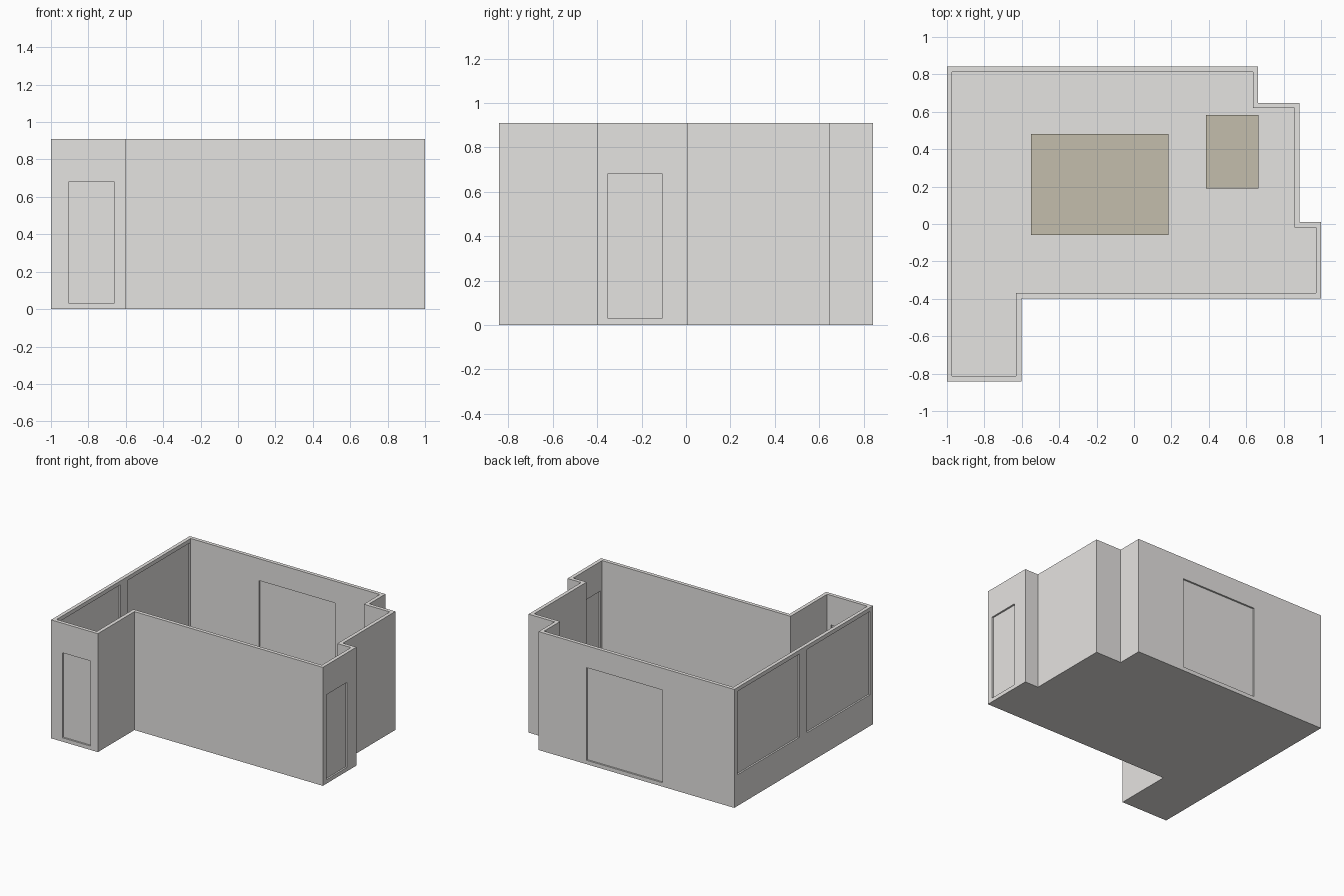
import bpy, bmesh
from mathutils import Vector

if "Cube" in bpy.data.objects:
    bpy.data.objects.remove(bpy.data.objects["Cube"])

T, H, FLOOR = 0.028, 0.91, 0.028      # wall thickness, wall height, floor thickness
OUTLINE = [(-1, -0.842), (-0.602, -0.842), (-0.602, -0.398), (1, -0.398), (1, 0.01),
           (0.885, 0.01), (0.885, 0.647), (0.664, 0.647), (0.664, 0.842), (-1, 0.842)]


def material(name, srgb):
    m = bpy.data.materials.new(name)
    m.diffuse_color = [((c / 255 + 0.055) / 1.055) ** 2.4 for c in srgb] + [1]
    m.use_nodes = True
    m.node_tree.nodes["Principled BSDF"].inputs["Base Color"].default_value = m.diffuse_color
    return m


GREY = material("pale_grey", (229, 227, 225))
BEIGE = material("pale_beige", (196, 190, 172))


def finish(bm, name, mat):
    bmesh.ops.recalc_face_normals(bm, faces=bm.faces)
    me = bpy.data.meshes.new(name)
    bm.to_mesh(me)
    bm.free()
    ob = bpy.data.objects.new(name, me)
    bpy.context.collection.objects.link(ob)
    me.materials.append(mat)
    return ob


def add_box(bm, lo, hi):
    lo, hi = Vector(lo), Vector(hi)
    for v in bmesh.ops.create_cube(bm, size=1)["verts"]:
        v.co = (lo + hi) / 2 + v.co * (hi - lo)


def box(name, lo, hi, mat):
    bm = bmesh.new()
    add_box(bm, lo, hi)
    return finish(bm, name, mat)


def inset(pts, d):
    """Offset a counter-clockwise right-angled outline inwards."""
    out = []
    for i, p in enumerate(pts):
        p = Vector(p)
        a = (p - Vector(pts[i - 1])).normalized()
        b = (Vector(pts[(i + 1) % len(pts)]) - p).normalized()
        out.append(p + d * (Vector((-a.y, a.x)) + Vector((-b.y, b.x))))
    return out


INNER = inset(OUTLINE, T)

# Walls: a closed ring between the outer and inner outlines
bm = bmesh.new()
rings = [[bm.verts.new((p[0], p[1], z)) for p in pts]
         for pts, z in ((OUTLINE, 0), (OUTLINE, H), (INNER, H), (INNER, 0))]
n = len(OUTLINE)
for k in range(4):
    r, s = rings[k], rings[(k + 1) % 4]
    for i in range(n):
        j = (i + 1) % n
        bm.faces.new((r[i], r[j], s[j], s[i]))
walls = finish(bm, "walls", GREY)

# Floor slab inside the walls
bm = bmesh.new()
base = bm.faces.new([bm.verts.new((p.x, p.y, 0)) for p in INNER])
top = bmesh.ops.extrude_face_region(bm, geom=[base], use_keep_orig=True)
bmesh.ops.translate(bm, vec=(0, 0, FLOOR),
                    verts=[v for v in top["geom"] if isinstance(v, bmesh.types.BMVert)])
finish(bm, "floor", GREY)

# Openings: name, wall axis, wall mid-plane, span along the wall, height range
OPENINGS = [
    ("front_door", "y", -0.842 + T / 2, (-0.903, -0.663), (0.03, 0.683)),
    ("side_door", "x", 1 - T / 2, (-0.352, -0.107), (0.03, 0.683)),
    ("back_door", "y", 0.842 - T / 2, (-0.39, 0.255), (0.03, 0.742)),
    ("back_window", "x", -1 + T / 2, (0.05, 0.805), (0.24, 0.88)),
    ("front_window", "x", -1 + T / 2, (-0.805, -0.04), (0.24, 0.88)),
]


def limits(axis, mid, span, zs, half):
    a, b = (mid - half, mid + half), span
    if axis == "y":
        a, b = b, a
    return (a[0], b[0], zs[0]), (a[1], b[1], zs[1])


# Cut the openings, then fill each with a thin recessed panel
bm = bmesh.new()
for name, axis, mid, span, zs in OPENINGS:
    add_box(bm, *limits(axis, mid, span, zs, T))
    box(name, *limits(axis, mid, span, zs, 0.001), GREY)
cutter = finish(bm, "opening_cutter", GREY)
cutter.hide_render = True
mod = walls.modifiers.new("openings", "BOOLEAN")
mod.operation, mod.solver, mod.object = "DIFFERENCE", "EXACT", cutter
bpy.context.view_layer.objects.active = walls
bpy.ops.object.modifier_apply(modifier=mod.name)
bpy.data.objects.remove(cutter)

# Plain block furniture standing on the floor
box("large_table", (-0.55, -0.06, FLOOR), (0.185, 0.482, 0.25), BEIGE)
box("small_table", (0.385, 0.19, FLOOR), (0.665, 0.583, 0.25), BEIGE)
